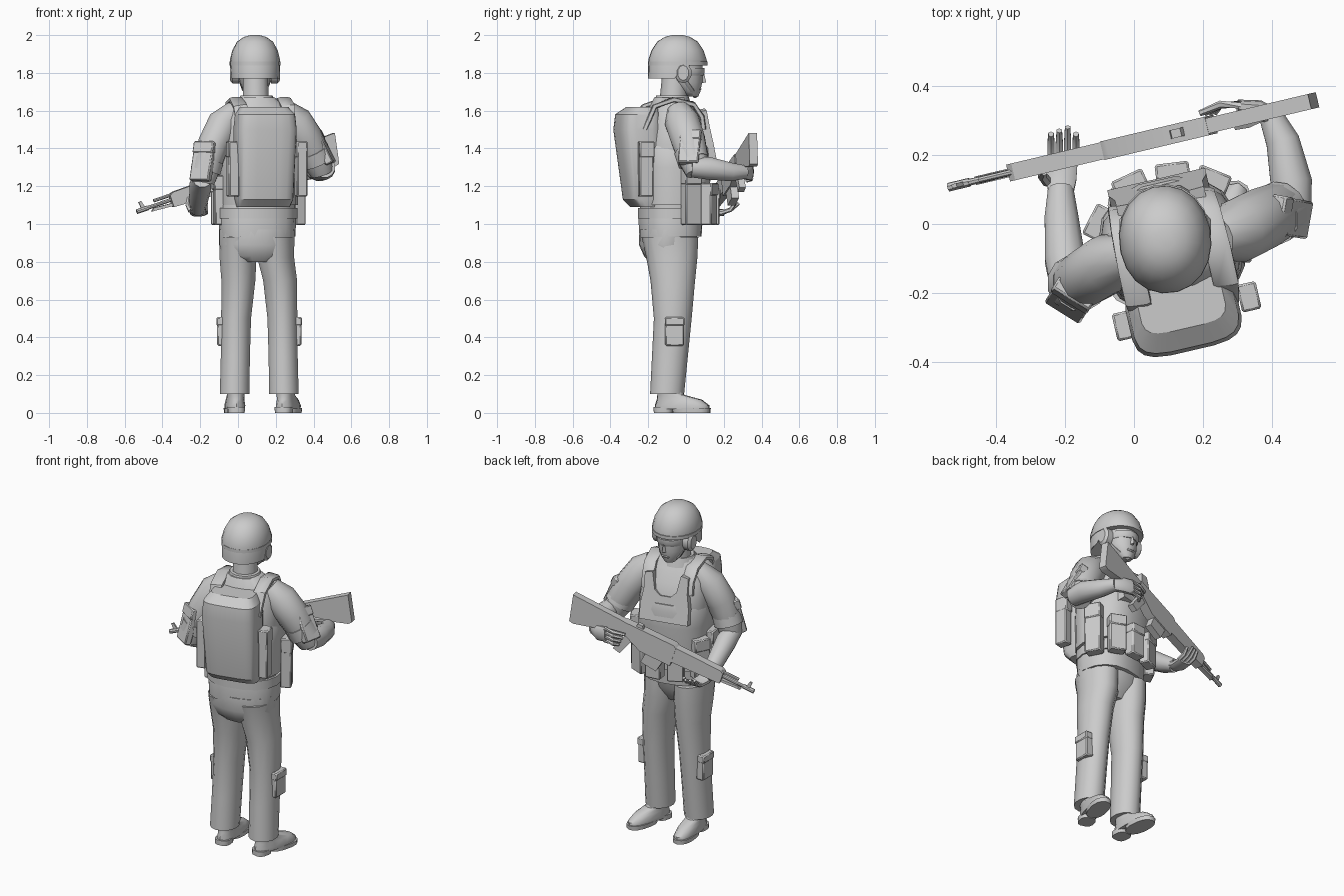
import bpy, bmesh, math
from mathutils import Vector, Matrix

V = Vector
Z = V((0, 0, 1))


def finish(bm, name, angle=35, bevel=0):
    bmesh.ops.recalc_face_normals(bm, faces=bm.faces)
    me = bpy.data.meshes.new(name)
    bm.to_mesh(me)
    bm.free()
    ob = bpy.data.objects.new(name, me)
    bpy.context.collection.objects.link(ob)
    bpy.context.view_layer.objects.active = ob
    ob.select_set(True)
    bpy.ops.object.shade_smooth_by_angle(angle=math.radians(angle))
    ob.select_set(False)
    if bevel:
        m = ob.modifiers.new("bevel", 'BEVEL')
        m.width, m.segments = bevel, 1
    return ob


def skin(name, rings, angle=35):
    bm = bmesh.new()
    vs = [[bm.verts.new(p) for p in r] for r in rings]
    n = len(vs[0])
    for a, b in zip(vs, vs[1:]):
        for i in range(n):
            bm.faces.new((a[i], a[(i + 1) % n], b[(i + 1) % n], b[i]))
    bm.faces.new(vs[0])
    bm.faces.new(vs[-1])
    return finish(bm, name, angle)


def ring(c, ax, ay, rx, ry, n, p):
    out = []
    for i in range(n):
        t = 2 * math.pi * (i + .5) / n
        f = lambda q: math.copysign(abs(q) ** p, q)
        out.append(V(c) + ax * rx * f(math.cos(t)) + ay * ry * f(math.sin(t)))
    return out


def loft(name, rows, yaw=0, n=16, p=1.0, angle=40, frame=None):
    """rows: (x, y, z, rx, ry), horizontal rings."""
    M = frame or Matrix.Rotation(math.radians(yaw), 4, 'Z')
    ax, ay = M.to_3x3() @ V((1, 0, 0)), M.to_3x3() @ V((0, 1, 0))
    return skin(name, [ring(M @ V(r[:3]) if frame else V(r[:3]), ax, ay, r[3], r[4], n, p)
                       for r in rows], angle)


def tube(name, pts, radii, side=(1, 0, 0), n=10, p=1.0):
    pts = [V(q) for q in pts]
    rings = []
    for i, q in enumerate(pts):
        t = (pts[min(i + 1, len(pts) - 1)] - pts[max(i - 1, 0)]).normalized()
        s = V(side)
        s = (s - t * s.dot(t)).normalized()
        r = radii[i] if isinstance(radii, list) else radii
        a, b = r if isinstance(r, tuple) else (r, r)
        rings.append(ring(q, s, t.cross(s), a, b, n, p))
    return skin(name, rings, 40)


def box(name, M, loc, size, bevel=.006):
    bm = bmesh.new()
    bmesh.ops.create_cube(bm, size=1, matrix=M @ Matrix.Translation(loc) @ Matrix.Diagonal((*size, 1)))
    return finish(bm, name, 30, bevel)


def plate(name, M, prof, thick):
    """profile in local x,z extruded along local y."""
    return skin(name, [[M @ V((u, s * thick / 2, w)) for u, w in prof] for s in (-1, 1)], 30)


def pouch(name, M, w, d, h):
    box(name, M, (0, 0, 0), (w, d, h))
    box(name + "_flap", M, (0, .003, h * .36), (w * 1.04, d * 1.08, h * .3))


def place(loc, yaw=0, lean=0):
    return (Matrix.Translation(loc) @ Matrix.Rotation(math.radians(yaw), 4, 'Z')
            @ Matrix.Rotation(math.radians(lean), 4, 'X'))


T = place((.11, -.07, 0), 13)          # torso frame, local +y is forward

# Torso, jacket hem, belt and vest
loft("hips", [(.1, -.1, .8, .13, .095), (.1, -.105, .83, .185, .118), (.1, -.1, .89, .203, .15),
              (.1, -.09, .97, .203, .158)], 3)
loft("jacket_hem", [(-.01, -.01, .935, .2, .16), (-.01, -.01, 1.02, .205, .165), (-.01, 0, 1.1, .195, .165)], frame=T, p=.85)
loft("belt", [(-.01, -.005, 1.03, .212, .173), (-.01, -.005, 1.085, .212, .173)], frame=T, p=.85)
loft("torso", [(0, 0, 1.06, .19, .165), (0, .005, 1.25, .195, .175), (0, .01, 1.42, .205, .18),
               (0, 0, 1.55, .195, .145), (0, -.01, 1.62, .15, .11), (-.01, -.01, 1.67, .09, .085)], frame=T, p=.85)
loft("vest", [(0, .005, 1.1, .205, .178), (0, .01, 1.3, .208, .19), (0, .012, 1.4, .2, .192),
              (0, .01, 1.44, .17, .185)], frame=T, p=.8)
plate("chest_panel", T @ place((0, .158, 1.45), 0, 11),
      [(-.145, -.12), (.145, -.12), (.145, -.03), (.13, .06), (.13, .15), (.085, .16), (.065, .06), (.03, .03),
       (-.03, .03), (-.065, .06), (-.085, .16), (-.13, .15), (-.13, .06), (-.145, -.03)], .05)
for s in (-1, 1):
    tube("shoulder_strap", [T @ V((s * x, y, z)) for x, y, z in
         [(.12, .14, 1.5), (.12, .13, 1.57), (.125, .08, 1.635), (.13, -.03, 1.658), (.13, -.13, 1.62), (.12, -.18, 1.5)]],
         (.038, .014), n=8, p=.5)
loft("collar", [(-.012, 0, 1.63, .105, .1), (-.012, 0, 1.68, .085, .085)], frame=T)

# Vest pouches around the waist
for x, y, yaw, h in [(-.185, .115, 50, .24), (-.075, .2, 12, .19), (.05, .205, -6, .19),
                     (.155, .16, -35, .22), (.218, .05, -75, .3), (-.21, .01, 85, .26)]:
    pouch("vest_pouch", T @ place((x, y, .995 + h / 2), yaw), .095, .062, h)

# Backpack
loft("backpack", [(-.01, -.15, 1.09, .14, .06), (-.01, -.165, 1.13, .152, .085), (-.01, -.19, 1.5, .163, .112),
                  (-.01, -.19, 1.58, .155, .102), (-.01, -.165, 1.62, .125, .07)], frame=T, n=20, p=.5, angle=30)
for s in (-1, 1):
    pouch("backpack_side_pouch", T @ place((s * .185, -.19, 1.29)), .055, .075, .29)

# Legs, boots and thigh pouches
for side, x, s, yaw, fx in [("left", -.018, -1, 4, -.012), ("right", .243, 1, -14, .25)]:
    tx = .1 + s * .1
    loft(side + "_leg", [(x, -.1, .1, .08, .09), (x - s * .004, -.085, .3, .079, .095),
                         (x - s * .008, -.07, .5, .081, .1), (x - s * .02, -.07, .7, .092, .118),
                         (tx, -.075, .82, .1, .135), (tx, -.085, .93, .1, .15)], n=14)
    F = place((fx, -.09, 0), yaw)
    loft(side + "_boot", [(0, .07, .02, .052, .145), (0, .07, .04, .054, .145), (0, .055, .07, .048, .12),
                          (0, .01, .095, .046, .072), (0, -.005, .16, .05, .06)], frame=F, n=14, p=.85)
    loft(side + "_sole", [(0, .12, 0, .053, .1), (0, .12, .025, .055, .102)], frame=F, n=14, p=.85)
    loft(side + "_heel", [(0, -.03, 0, .045, .05), (0, -.03, .03, .047, .05)], frame=F, n=12, p=.7)
    pouch(side + "_leg_pouch", place((x + s * .067, -.06, .43), s * -90), .1, .05, .15)

# Neck, head and face
tube("neck", [(.095, -.07, 1.6), (.092, -.055, 1.8)], [(.075, .075), (.068, .07)])
loft("head", [(.085, .035, 1.675, .03, .03), (.086, .02, 1.7, .055, .056), (.088, 0, 1.75, .08, .087),
              (.09, -.012, 1.82, .088, .1), (.09, -.02, 1.9, .09, .105)], 3)
loft("glasses", [(.09, -.01, 1.785, .086, .102), (.09, -.01, 1.8, .093, .11), (.09, -.01, 1.825, .093, .11)], 3)
skin("nose", [[V((.075, .08, 1.745)), V((.101, .08, 1.745)), V((.088, .107, 1.75))],
              [V((.082, .08, 1.8)), V((.094, .08, 1.8)), V((.088, .095, 1.8))]])
box("mouth", place((.087, .073, 1.715)), (0, 0, 0), (.05, .02, .014))
for s in (-1, 1):
    tube("ear_cup", [(.09 + s * .085, -.015, 1.8), (.09 + s * .12, -.015, 1.8), (.09 + s * .132, -.015, 1.8)],
         [(.045, .055), (.045, .055), (.03, .04)], side=(0, 1, 0), n=10)
    tube("chin_strap", [(.09 + s * .09, -.02, 1.78), (.088 + s * .062, .03, 1.71), (.086, .05, 1.672)], (.012, .005), n=6, side=(0, 1, 0))

# Helmet with raised front edge
H = loft("helmet", [(.09, -.045, 1.77, .128, .156), (.09, -.045, 1.87, .132, .155), (.09, -.045, 1.92, .12, .138),
                    (.09, -.045, 1.965, .095, .108), (.09, -.045, 1.99, .06, .068), (.09, -.045, 2.0, .025, .03)], 5, n=20, p=.95)
for v in H.data.vertices:
    if v.co.z < 1.8 and v.co.y > -.06:
        v.co.z += .085 * min(1, (v.co.y + .06) / .06)
loft("helmet_band", [(.09, -.043, 1.84, .134, .158), (.09, -.043, 1.86, .134, .158)], 5, n=20, p=.95)

# Arms with rolled sleeves
tube("left_upper_arm", [(-.01, -.09, 1.6), (-.075, -.115, 1.53), (-.13, -.15, 1.42), (-.17, -.175, 1.3), (-.185, -.175, 1.22)],
     [.06, .088, .085, .078, .062], n=12)
tube("left_forearm", [(-.19, -.2, 1.24), (-.2, -.1, 1.2), (-.21, .02, 1.12), (-.212, .1, 1.075)], [.05, .06, .05, .038], n=12)
tube("left_sleeve_cuff", [(-.155, -.17, 1.34), (-.172, -.172, 1.28)], .083, n=12)
tube("right_upper_arm", [(.24, -.04, 1.6), (.3, -.02, 1.54), (.36, .01, 1.45), (.42, .04, 1.34), (.445, .06, 1.27)],
     [.065, .094, .093, .082, .062], n=12)
tube("right_forearm", [(.46, .03, 1.3), (.455, .12, 1.295), (.43, .24, 1.275), (.395, .315, 1.275)], [.055, .062, .05, .036], n=12)
tube("right_sleeve_cuff", [(.395, .02, 1.39), (.423, .04, 1.33)], .087, n=12)
pouch("left_arm_pouch", place((-.185, -.22, 1.33), 148, 15), .12, .04, .21)
pouch("right_arm_pouch", place((.45, .02, 1.405), -100, 27), .11, .045, .19)

# Hands
tube("left_palm", [(-.212, .08, 1.085), (-.21, .13, 1.06), (-.205, .2, 1.06)], [(.036, .03), (.045, .022), (.045, .018)], p=.8)
for i in range(4):
    x = -.24 + i * .024
    tube("left_finger", [(x, .19, 1.06), (x, .235, 1.075), (x, .26 + .01 * (i % 3), 1.11)], [.012, .012, .009], n=6)
tube("left_thumb", [(-.25, .12, 1.07), (-.265, .14, 1.1), (-.26, .15, 1.14)], [.015, .014, .01], n=6)
tube("right_palm", [(.4, .305, 1.275), (.36, .335, 1.275), (.3, .34, 1.28)], [(.036, .03), (.045, .024), (.045, .02)], side=Z, p=.8)
for i in range(4):
    z = 1.315 - i * .024
    tube("right_finger", [(.31, .345, z), (.25, .345, z - .005), (.19 + .014 * i, .32, z - .015)], [.012, .012, .009], n=6)
tube("right_thumb", [(.37, .31, 1.3), (.33, .29, 1.3), (.29, .28, 1.3)], [.015, .014, .01], n=6)

# Rifle: local x runs from muzzle to butt, local z up
d = V((1.055, .25, .365)).normalized()
side = Z.cross(d).normalized()
up = d.cross(side)
R = Matrix.Translation((-.53, .108, 1.062)) @ Matrix((d, side, up)).transposed().to_4x4()
P = lambda *q: R @ V(q)
tube("barrel", [P(0, 0, .005), P(.45, 0, .005)], .01, n=8)
tube("muzzle", [P(-.005, 0, .005), P(.06, 0, .005)], .013, n=8)
tube("gas_tube", [P(.1, 0, .03), P(.45, 0, .03)], .009, n=8)
plate("front_sight", R, [(.025, 0), (.05, 0), (.035, .05), (.02, .05)], .012)
plate("bipod_leg", R, [(.09, -.005), (.4, -.03), (.4, -.045), (.07, -.02)], .025)
plate("handguard", R, [(.19, .03), (.19, -.035), (.49, -.05), (.5, .045), (.21, .042)], .05)
plate("receiver", R, [(.49, .045), (.49, -.075), (.68, -.075), (.78, -.03), (.82, -.03), (.82, .05), (.51, .055)], .055)
plate("stock", R, [(.8, .048), (.8, -.03), (.86, -.04), (1.09, -.11), (1.115, -.105), (1.145, .058)], .045)
plate("magazine", R, [(.53, -.04), (.64, -.04), (.655, -.14), (.555, -.15)], .04)
plate("pistol_grip", R, [(.74, -.04), (.79, -.03), (.83, -.14), (.785, -.15)], .035)
plate("rear_sight", R, [(.7, .04), (.75, .04), (.745, .07), (.715, .07)], .025)
